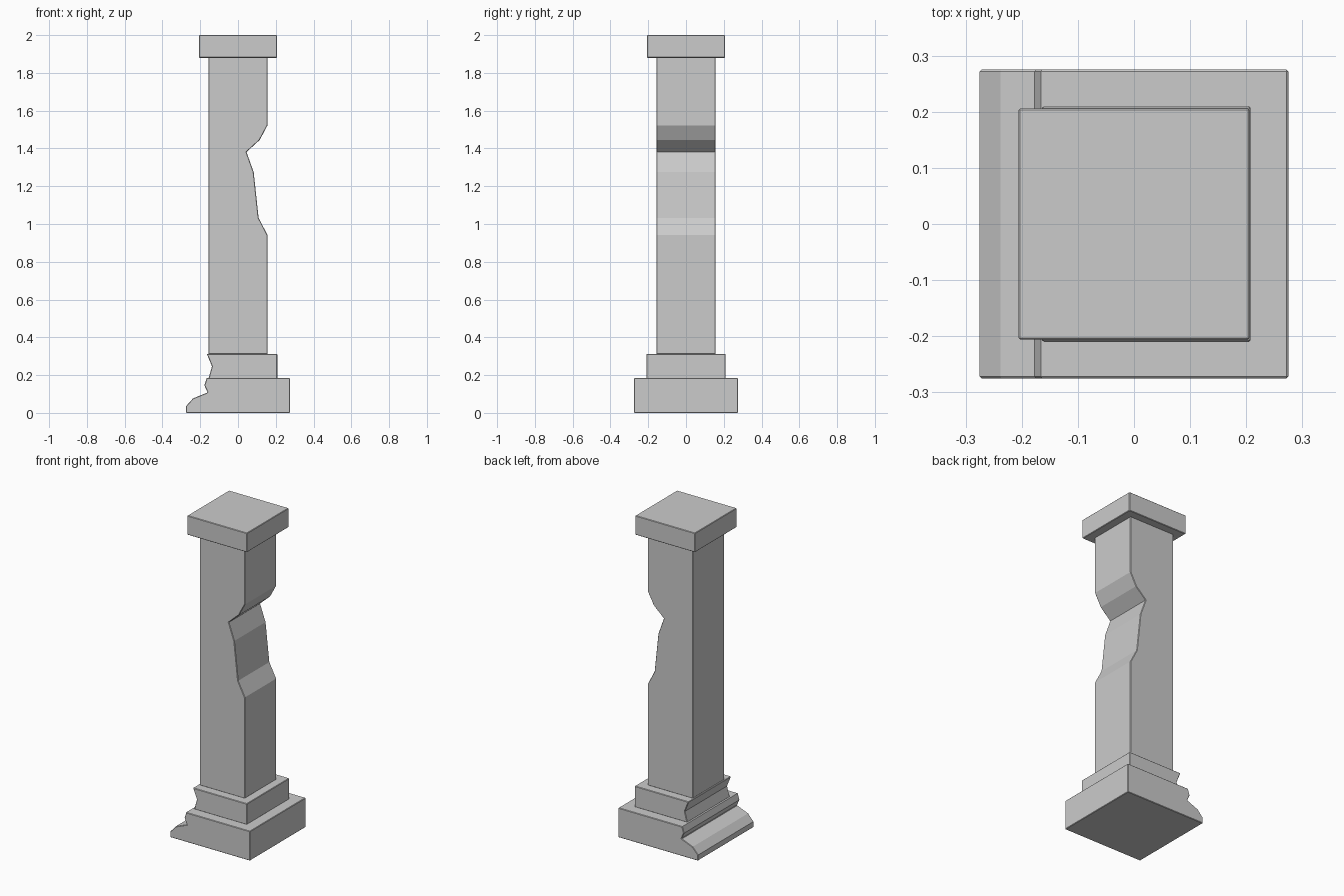
import bpy, bmesh, math

if "Cube" in bpy.data.objects:
    bpy.data.objects.remove(bpy.data.objects["Cube"])


def block(name, profile, half):
    """Extrude an x-z outline through the depth and chamfer its square edges."""
    bm = bmesh.new()
    face = bm.faces.new([bm.verts.new((x, -half, z)) for x, z in profile])
    geom = bmesh.ops.extrude_face_region(bm, geom=[face])["geom"]
    verts = [v for v in geom if isinstance(v, bmesh.types.BMVert)]
    bmesh.ops.translate(bm, verts=verts, vec=(0, 2 * half, 0))
    bmesh.ops.recalc_face_normals(bm, faces=bm.faces)
    mesh = bpy.data.meshes.new(name)
    bm.to_mesh(mesh)
    bm.free()
    obj = bpy.data.objects.new(name, mesh)
    bpy.context.collection.objects.link(obj)
    bevel = obj.modifiers.new("Chamfer", "BEVEL")
    bevel.width = 0.003
    bevel.segments = 1
    bevel.limit_method = "ANGLE"
    bevel.angle_limit = math.radians(87)
    return obj


# Lower plinth, with its left side broken away
B = 0.275
block("lower_plinth", [(-B, 0), (B, 0), (B, 0.184), (-0.166, 0.184),
                       (-0.178, 0.146), (-0.161, 0.108),
                       (-0.238, 0.077), (-B, 0.036)], B)

# Upper plinth, chipped on the same side
P = 0.21
block("upper_plinth", [(-0.156, 0.182), (P - 0.002, 0.182), (P - 0.002, 0.313),
                       (-0.165, 0.313), (-0.138, 0.246)], P)

# Shaft with the worn notch on the right
S = 0.156
block("shaft", [(-S, 0.311), (S, 0.311), (S, 0.942), (0.109, 1.033),
                (0.083, 1.275), (0.045, 1.381), (0.115, 1.445),
                (S, 1.522), (S, 1.882), (-S, 1.882)], S)

# Square cap
C = 0.206
block("cap", [(-C, 1.88), (C, 1.88), (C, 2.0), (-C, 2.0)], C)
